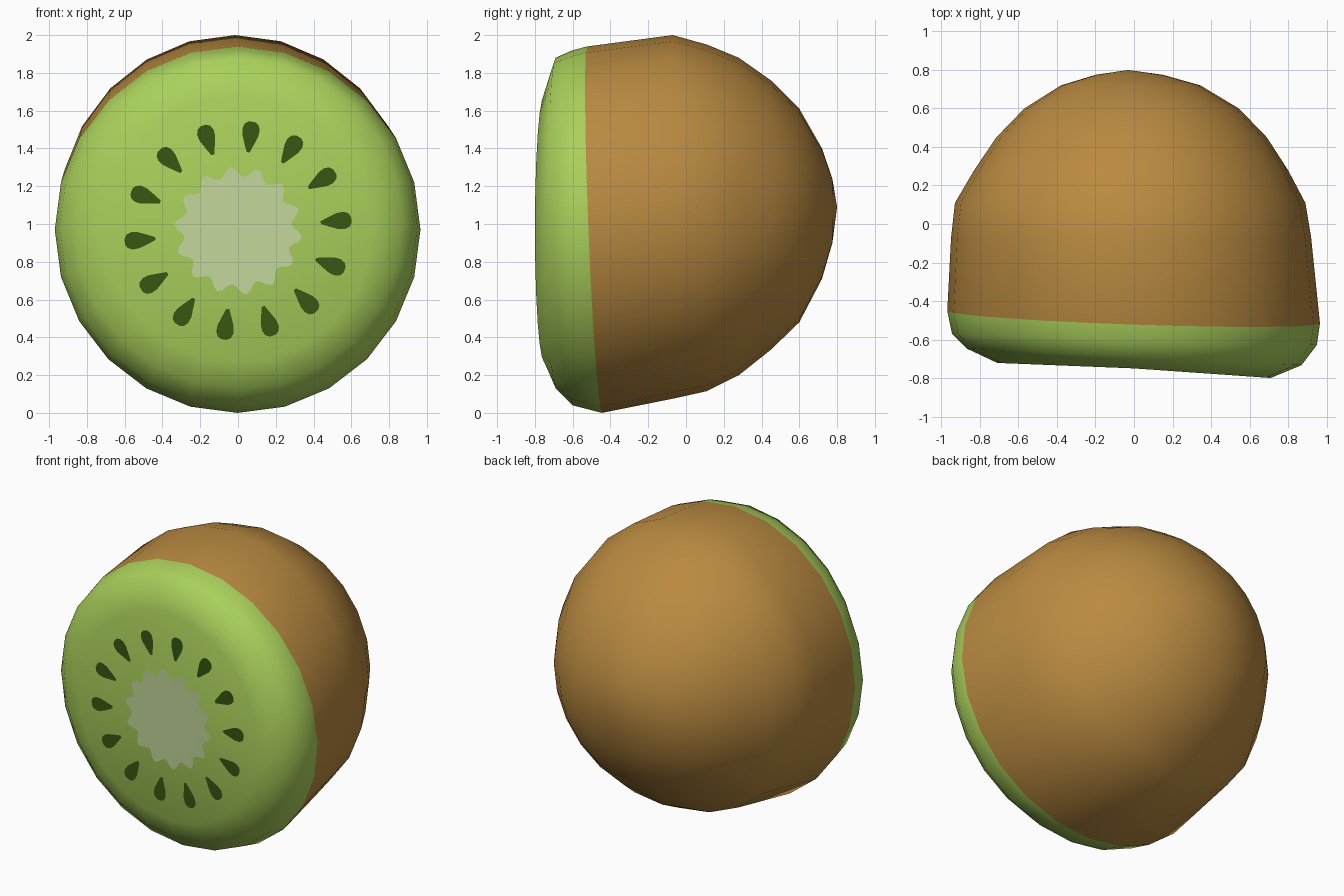
import bpy, bmesh, math

if "Cube" in bpy.data.objects:
    bpy.data.objects.remove(bpy.data.objects["Cube"])

def material(name, rgb):
    m = bpy.data.materials.new(name)
    m.diffuse_color = (*rgb, 1)
    m.use_nodes = True
    m.node_tree.nodes["Principled BSDF"].inputs["Base Color"].default_value = m.diffuse_color
    return m

GREEN = material("green flesh", (0.40, 0.63, 0.105))
BROWN = material("brown skin", (0.49, 0.255, 0.052))
PALE = material("pale core", (0.54, 0.67, 0.32))
DARK = material("dark seed", (0.038, 0.095, 0.006))

def finish(bm, name, mats):
    me = bpy.data.meshes.new(name)
    bm.to_mesh(me)
    bm.free()
    for m in mats:
        me.materials.append(m)
    me.shade_smooth()
    ob = bpy.data.objects.new(name, me)
    bpy.context.collection.objects.link(ob)
    return ob

def cut_y(x):
    """Depth of the slightly bent cut face."""
    return -0.75 - (0.07 if x > 0 else 0.04) * x

# Fruit body: rings along y as (y, left, right, bottom, top, tilt in x, tilt in z)
SIDES = 24
RINGS = [
    (None, -0.71, 0.71, 0.27, 1.68, 0, 0),          # lies on the cut face
    (-0.69, -0.87, 0.87, 0.13, 1.88, -0.05, 0),
    (-0.60, -0.945, 0.95, 0.04, 1.92, -0.03, 0),
    (-0.485, -0.97, 0.966, 0.0, 1.94, -0.034, -0.04),  # edge of the skin
    (-0.07, -0.95, 0.92, 0.075, 2.0, 0, 0),
    (0.11, -0.93, 0.89, 0.115, 1.95, 0, 0),
    (0.28, -0.83, 0.80, 0.20, 1.88, 0, 0),
    (0.45, -0.715, 0.69, 0.335, 1.76, 0, 0),
    (0.60, -0.57, 0.545, 0.48, 1.61, 0, 0),
    (0.72, -0.38, 0.345, 0.71, 1.40, 0, 0),
    (0.775, -0.20, 0.15, 0.90, 1.24, 0, 0),
]
SKIN_RING = 3

bm = bmesh.new()
loops = []
for y, l, r, b, t, tx, tz in RINGS:
    loop = []
    for i in range(SIDES):
        a = math.tau * i / SIDES
        x = (l + r) / 2 + (r - l) / 2 * math.cos(a)
        z = (b + t) / 2 + (t - b) / 2 * math.sin(a)
        yy = cut_y(x) if y is None else y + tx * x + tz * (z - 1)
        loop.append(bm.verts.new((x, yy, z)))
    loops.append(loop)
front = bm.verts.new((0, cut_y(0), 0.97))
back = bm.verts.new((-0.03, 0.80, 1.09))
for i in range(SIDES):
    j = (i + 1) % SIDES
    bm.faces.new((front, loops[0][i], loops[0][j]))
    bm.faces.new((back, loops[-1][j], loops[-1][i])).material_index = 1
    for k in range(len(loops) - 1):
        f = bm.faces.new((loops[k][i], loops[k + 1][i], loops[k + 1][j], loops[k][j]))
        f.material_index = int(k >= SKIN_RING)
bmesh.ops.recalc_face_normals(bm, faces=bm.faces)
finish(bm, "kiwi_half", [GREEN, BROWN])

def plate(bm, centre, outline):
    """Thin fan of faces lying just in front of the cut face."""
    def put(p):
        return bm.verts.new((p[0], cut_y(p[0]) - 0.005, p[1]))
    c, ring = put(centre), [put(p) for p in outline]
    for i in range(len(ring)):
        bm.faces.new((c, ring[i], ring[(i + 1) % len(ring)]))

COUNT, CZ = 14, 0.965

# Pale core with a scalloped edge
bm = bmesh.new()
outline = []
for i in range(COUNT * 6):
    a = math.radians(97) + math.tau * i / (COUNT * 6)
    rad = 0.285 + (0.055, 0.04, 0.012, 0.0, 0.012, 0.04)[i % 6]
    outline.append((rad * math.cos(a), CZ + rad * math.sin(a)))
plate(bm, (0, CZ), outline)
finish(bm, "core", [PALE])

# Ring of teardrop seeds, pointed end inward
bm = bmesh.new()
TEAR = [(0.415, 0.008), (0.46, 0.026), (0.505, 0.043), (0.54, 0.046), (0.565, 0.036), (0.578, 0.016)]
TEAR = [(r, -w) for r, w in TEAR] + [(r, w) for r, w in reversed(TEAR)]
for k in range(COUNT):
    a = math.radians(5.5) + math.tau * k / COUNT
    c, s = math.cos(a), math.sin(a)
    def turn(r, w):
        return (r + 0.025 * abs(c)) * c - w * s, CZ + (r + 0.025 * abs(c)) * s + w * c
    plate(bm, turn(0.52, 0), [turn(r, w) for r, w in TEAR])
finish(bm, "seeds", [DARK])
